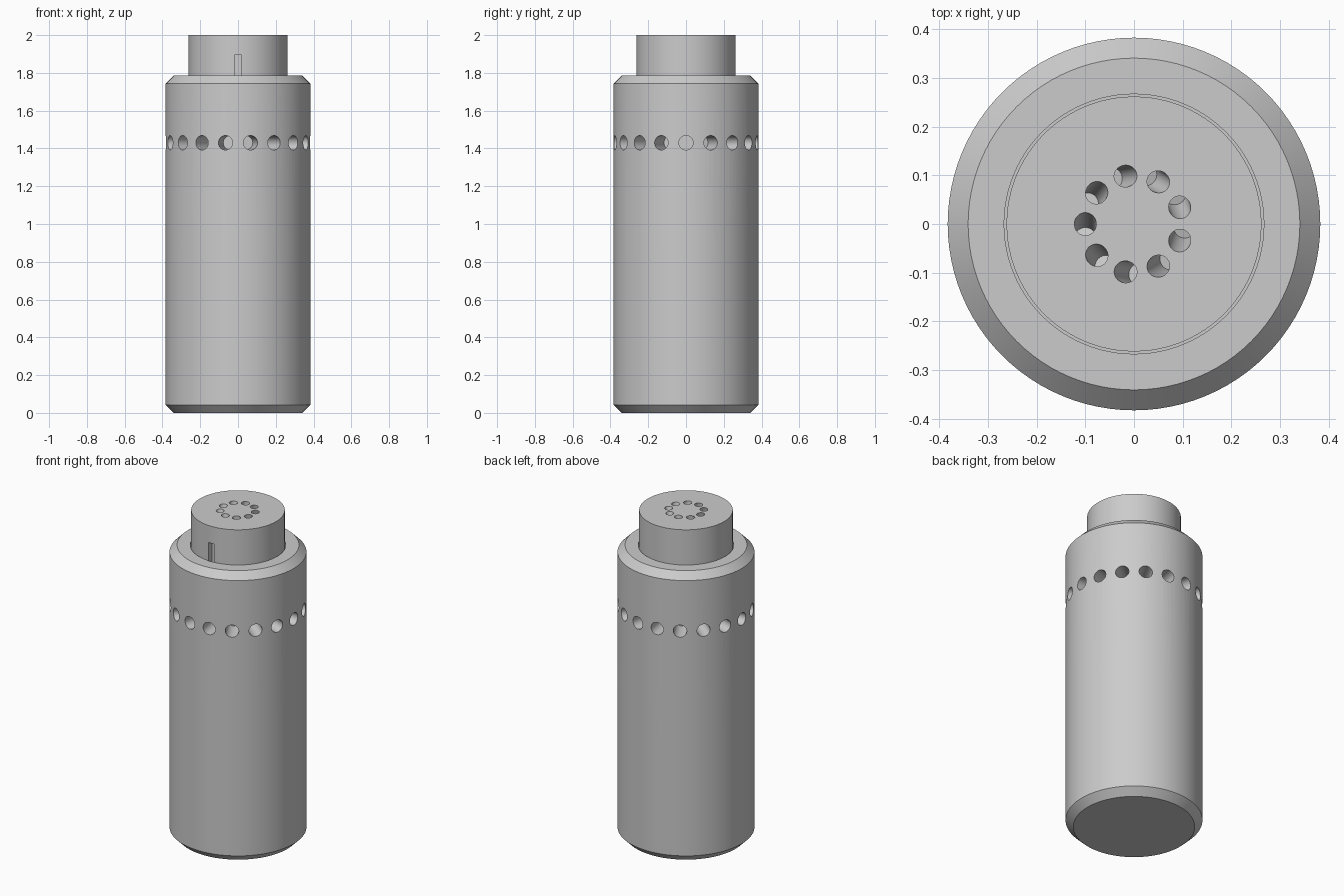
import bpy, bmesh, math
from mathutils import Matrix, Vector

if "Cube" in bpy.data.objects:
    bpy.data.objects.remove(bpy.data.objects["Cube"])

steel = bpy.data.materials.new("grey_steel")
steel.use_nodes = True
steel.diffuse_color = (0.6, 0.6, 0.6, 1)
steel.node_tree.nodes["Principled BSDF"].inputs["Base Color"].default_value = (0.6, 0.6, 0.6, 1)


def make_object(name, bm):
    bmesh.ops.recalc_face_normals(bm, faces=bm.faces)
    mesh = bpy.data.meshes.new(name)
    bm.to_mesh(mesh)
    bm.free()
    mesh.materials.append(steel)
    obj = bpy.data.objects.new(name, mesh)
    bpy.context.collection.objects.link(obj)
    return obj


def lathe(name, profile, sides=96):
    """Revolve a radius/height profile around z and cap both ends."""
    bm = bmesh.new()
    rings = [[bm.verts.new((r * math.cos(a), r * math.sin(a), z))
              for a in (math.tau * i / sides for i in range(sides))]
             for r, z in profile]
    for low, high in zip(rings, rings[1:]):
        for i in range(sides):
            j = (i + 1) % sides
            bm.faces.new((low[i], low[j], high[j], high[i]))
    bm.faces.new(rings[0])
    bm.faces.new(rings[-1])
    return make_object(name, bm)


def drills(name, starts, radius, length):
    """Cylinders centred on each start point, aligned to its direction."""
    bm = bmesh.new()
    for point, direction in starts:
        turn = direction.to_track_quat('Z', 'Y').to_matrix().to_4x4()
        bmesh.ops.create_cone(bm, cap_ends=True, segments=32, radius1=radius, radius2=radius,
                              depth=length, matrix=Matrix.Translation(point) @ turn)
    return make_object(name, bm)


def cut(target, cutter):
    mod = target.modifiers.new(cutter.name, 'BOOLEAN')
    mod.operation = 'DIFFERENCE'
    mod.solver = 'EXACT'
    mod.object = cutter
    bpy.context.view_layer.objects.active = target
    bpy.ops.object.modifier_apply(modifier=mod.name)
    bpy.data.objects.remove(cutter)


# Chamfered body with a bore that receives the plunger
body = lathe("body", [(0.34, 0), (0.383, 0.043), (0.383, 0.743), (0.383, 1.743),
                      (0.341, 1.785), (0.267, 1.785), (0.267, 1.6)])

# Ring of blind radial holes
radial = []
for i in range(18):
    a = math.radians(20 * i)
    out = Vector((math.cos(a), math.sin(a), 0))
    radial.append((out * 0.36 + Vector((0, 0, 1.43)), out))
cut(body, drills("radial_drill", radial, 0.038, 0.25))

# Plunger with a key slot at the front
plunger = lathe("plunger", [(0.262, 1.6), (0.262, 2)])
bm = bmesh.new()
bmesh.ops.create_cube(bm, size=1, matrix=Matrix.Translation((0, -0.26, 1.775))
                      @ Matrix.Diagonal((0.036, 0.06, 0.24, 1)))
cut(plunger, make_object("slot_cutter", bm))

# Circle of holes in the plunger top, slanted around the axis
slanted = []
for i in range(9):
    a = math.radians(20 + 40 * i)
    around = Vector((-math.sin(a), math.cos(a), 0))
    down = (around * 0.3 + Vector((0, 0, -1))).normalized()
    slanted.append((Vector((0.1 * math.cos(a), 0.1 * math.sin(a), 2)), down))
cut(plunger, drills("top_drill", slanted, 0.0225, 0.2))

for obj in (body, plunger):
    bpy.ops.object.select_all(action='DESELECT')
    obj.select_set(True)
    bpy.context.view_layer.objects.active = obj
    bpy.ops.object.shade_smooth_by_angle(angle=math.radians(30))
